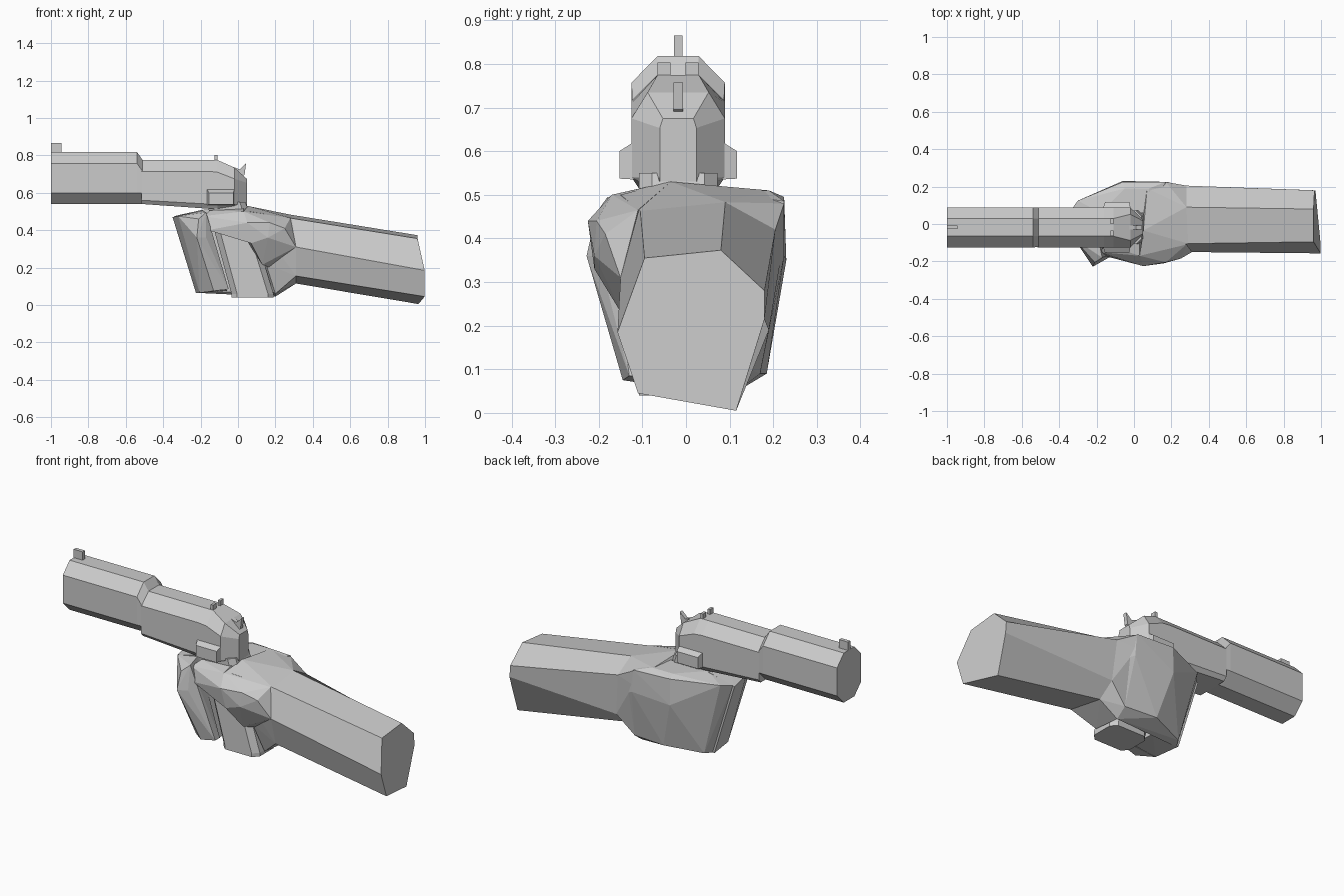
import bpy, bmesh

CY = -0.018  # centre plane of the pistol


def finish(name, bm):
    bmesh.ops.recalc_face_normals(bm, faces=bm.faces)
    me = bpy.data.meshes.new(name)
    bm.to_mesh(me)
    bm.free()
    ob = bpy.data.objects.new(name, me)
    bpy.context.collection.objects.link(ob)
    return ob


def loft(name, rings):
    """Skin equal-length rings of 3D points and cap the ends."""
    bm = bmesh.new()
    vs = [[bm.verts.new(p) for p in r] for r in rings]
    n = len(vs[0])
    for a, b in zip(vs, vs[1:]):
        for i in range(n):
            j = (i + 1) % n
            bm.faces.new((a[i], a[j], b[j], b[i]))
    bm.faces.new(vs[0])
    bm.faces.new(vs[-1])
    return finish(name, bm)


def hull(name, pts):
    """Faceted solid around a handful of points."""
    bm = bmesh.new()
    for p in pts:
        bm.verts.new(p)
    r = bmesh.ops.convex_hull(bm, input=bm.verts)
    junk = [v for v in set(r["geom_interior"] + r["geom_unused"])
            if isinstance(v, bmesh.types.BMVert)]
    if junk:
        bmesh.ops.delete(bm, geom=junk, context='VERTS')
    return finish(name, bm)


def plate(name, profile, y0, y1):
    """Extrude an x-z profile across y."""
    return loft(name, [[(x, y, z) for x, z in profile] for y in (y0, y1)])


def box(name, x0, x1, y0, y1, z0, z1):
    return plate(name, [(x0, z0), (x1, z0), (x1, z1), (x0, z1)], y0, y1)


def octagon(x, z0, z1, z2, z3, w, wt, wb):
    """Mirrored eight-sided section at x."""
    half = [(wb, z0), (w, z1), (w, z2), (wt, z3)]
    return ([(x, CY + y, z) for y, z in half] +
            [(x, CY - y, z) for y, z in reversed(half)])


# Barrel section and the slide behind it
loft("barrel", [octagon(-1.0, .54, .60, .757, .818, .107, .047, .047),
                octagon(-.54, .54, .60, .757, .818, .107, .047, .047),
                octagon(-.51, .54, .60, .715, .775, .105, .047, .047)])
loft("slide", [octagon(-.515, .54, .56, .715, .775, .107, .047, .09),
               octagon(-.16, .515, .54, .715, .775, .107, .047, .09),
               octagon(-.11, .515, .54, .71, .775, .107, .047, .09),
               octagon(-.02, .53, .54, .675, .735, .107, .07, .09),
               octagon(.047, .53, .54, .653, .675, .042, .035, .042)])

# Sights and hammer
box("front_sight", -1.0, -.945, CY - .01, CY + .01, .80, .865)
for s in (-1, 1):
    box("rear_sight", -.125, -.11, CY + s * .017, CY + s * .047, .765, .803)
plate("hammer", [(-.08, .757), (.01, .725), (.043, .757), (.035, .695),
                 (.01, .675), (-.05, .69)], CY - .011, CY + .011)

# Side levers, chamfered outward
for s in (-1, 1):
    hull("side_lever",
         [(x, CY + s * .10, z) for x in (-.167, -.018) for z in (.535, .622)] +
         [(x, CY + s * .135, z) for x in (-.155, -.025) for z in (.537, .60)])

# Grip with chamfered corners, leaning back toward its foot
def grip_ring(z, xa, xb):
    h, c = .09, .03
    return [(xa, CY - h + c, z), (xa + c, CY - h, z), (xb - c, CY - h, z),
            (xb, CY - h + c, z), (xb, CY + h - c, z), (xb - c, CY + h, z),
            (xa + c, CY + h, z), (xa, CY + h - c, z)]


loft("grip", [grip_ring(.04, -.035, .19), grip_ring(.06, -.035, .19),
              grip_ring(.55, -.168, .04)])

# Forearm
wrist = [(.28, .09, .483), (.28, .205, .42), (.30, .19, .19), (.31, .11, .115),
         (.31, -.11, .155), (.31, -.15, .31), (.29, -.105, .463)]
cuff = [(.96, .08, .373), (.965, .18, .28), (.97, .18, .215), (.965, .115, .005),
        (.998, -.11, .045), (.998, -.157, .185), (.96, -.095, .355)]
loft("forearm", [wrist, cuff])

# Palm joining the wrist to the grip
hull("palm", wrist + [
    (.05, -.035, .53), (.07, .19, .51), (.17, .225, .48), (.17, .225, .40),
    (.06, -.15, .50), (.20, .17, .09), (.20, .11, .045), (.20, -.05, .06),
    (.15, -.09, .22), (.08, .08, .15), (.05, .08, .50)])

# Back of the hand
hull("hand_back", [
    (-.34, .07, .475), (-.30, .125, .485), (-.06, .225, .495), (.17, .225, .485),
    (-.05, .19, .51), (.08, .19, .51), (-.18, .06, .51), (.08, .06, .51),
    (-.06, .23, .35), (.18, .225, .36), (.25, .20, .32),
    (-.22, .06, .065), (-.19, .11, .07), (.01, .185, .09), (.20, .17, .09),
    (.20, .11, .045), (-.05, .065, .07)])

# Fingers wrapping the front of the grip, ending on the near side
hull("fingers", [
    (-.35, .07, .47), (-.32, -.08, .475), (-.19, .07, .51), (-.19, -.09, .51),
    (-.225, .07, .065), (-.205, -.08, .065), (-.06, .07, .075), (-.06, -.08, .08)])
hull("fingertips", [
    (-.32, -.08, .475), (-.21, -.205, .46), (-.17, -.18, .495), (-.19, -.08, .505),
    (-.22, -.228, .36), (-.17, -.20, .36), (-.15, -.10, .38),
    (-.205, -.08, .065), (-.13, -.145, .075), (-.05, -.13, .085), (-.05, -.09, .085)])

# Thumb: tip segment along the grip, then its faceted base
hull("thumb", [
    (-.185, -.15, .475), (-.16, -.17, .40), (-.11, -.175, .385), (-.15, -.11, .505),
    (-.11, -.09, .39), (.05, -.225, .44), (.07, -.21, .33), (.05, -.09, .34),
    (.03, -.17, .50), (.03, -.06, .525)])
hull("thumb_base", [
    (.05, -.225, .44), (.07, -.21, .33), (.05, -.09, .34), (.03, -.17, .50),
    (.05, -.035, .53), (.16, -.21, .36), (.17, -.205, .44), (.25, -.185, .41),
    (.28, -.11, .465), (.31, -.15, .31), (.13, -.14, .215), (.17, -.08, .20)])
